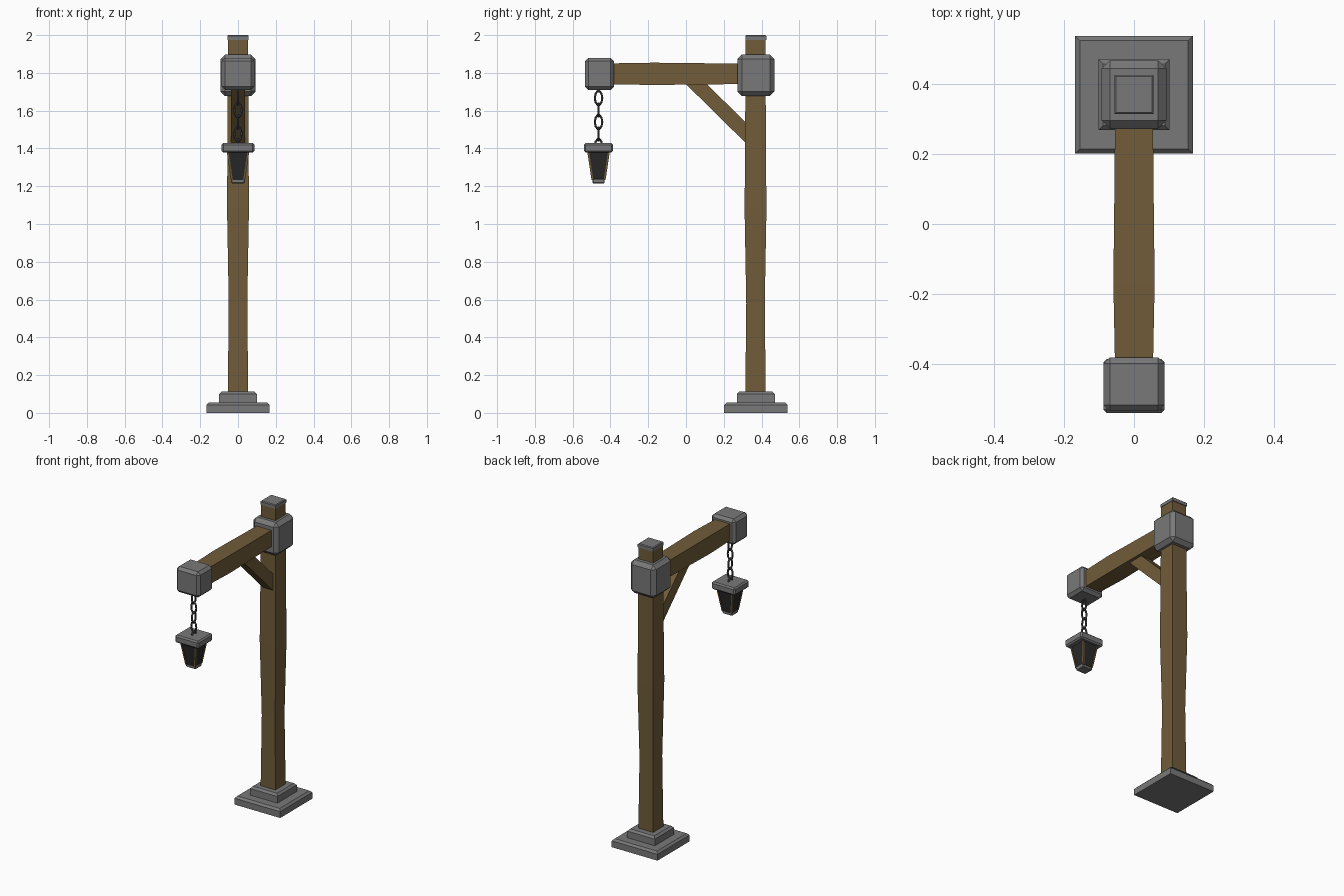
import bpy, bmesh
from math import pi, cos, sin
from mathutils import Vector

if "Cube" in bpy.data.objects:
    bpy.data.objects.remove(bpy.data.objects["Cube"])

PY, LY = 0.37, -0.461   # y of the post and of the lantern


def material(name, rgb):
    m = bpy.data.materials.new(name)
    m.diffuse_color = (*rgb, 1)
    m.use_nodes = True
    m.node_tree.nodes["Principled BSDF"].inputs["Base Color"].default_value = m.diffuse_color
    return m


WOOD = material("wood", (0.165, 0.107, 0.041))
STONE = material("grey_metal", (0.19, 0.19, 0.19))
IRON = material("dark_iron", (0.06, 0.06, 0.06))
GLASS = material("dark_glass", (0.022, 0.022, 0.022))


def finish(bm, name, mat):
    bmesh.ops.recalc_face_normals(bm, faces=bm.faces)
    me = bpy.data.meshes.new(name)
    bm.to_mesh(me)
    bm.free()
    me.materials.append(mat)
    ob = bpy.data.objects.new(name, me)
    bpy.context.collection.objects.link(ob)
    return ob


def loft(name, rings, mat):
    """Skin a list of equal-length point rings and close both ends."""
    bm = bmesh.new()
    vs = [[bm.verts.new(p) for p in r] for r in rings]
    n = len(vs[0])
    for a, b in zip(vs, vs[1:]):
        for i in range(n):
            j = (i + 1) % n
            bm.faces.new((a[i], a[j], b[j], b[i]))
    bm.faces.new(vs[0][::-1])
    bm.faces.new(vs[-1])
    return finish(bm, name, mat)


def rect(x, y, z, hx, hy):
    return [(x + sx * hx, y + sy * hy, z) for sx, sy in ((-1, -1), (1, -1), (1, 1), (-1, 1))]


def block(name, y, z0, z1, hx, hy, bevel, mat=STONE, top_only=False):
    bm = bmesh.new()
    bmesh.ops.create_cube(bm, size=1)
    for v in bm.verts:
        v.co = Vector((v.co.x * 2 * hx, y + v.co.y * 2 * hy, (z0 + z1) / 2 + v.co.z * (z1 - z0)))
    if bevel:
        edges = [e for e in bm.edges if not top_only or all(v.co.z > z1 - 1e-4 for v in e.verts)]
        bmesh.ops.bevel(bm, geom=edges, offset=bevel, segments=1, affect='EDGES')
    return finish(bm, name, mat)


# Stepped foot
block("foot_lower", PY, 0, 0.055, 0.168, 0.168, 0.013, top_only=True)
block("foot_upper", PY, 0.055, 0.112, 0.101, 0.101, 0.013, top_only=True)

# Hewn post, slightly uneven along its height
loft("post", [rect(x, PY - 0.002, z, hx, hy) for z, x, hx, hy in (
    (0.1, 0, 0.054, 0.054), (0.58, 0, 0.049, 0.049), (1.08, 0, 0.058, 0.058),
    (1.4, 0, 0.056, 0.055), (1.98, 0, 0.053, 0.053))], WOOD)
block("post_cap", PY, 1.975, 2.0, 0.056, 0.056, 0.005, top_only=True)

# Collar on the post and block on the beam end
block("post_collar", PY, 1.677, 1.897, 0.093, 0.098, 0.024)
block("beam_end_block", -0.458, 1.71, 1.88, 0.087, 0.077, 0.018)

# Horizontal beam
loft("beam", [[(sx * hx, y, 1.795 + sz * hz) for sx, sz in ((-1, -1), (1, -1), (1, 1), (-1, 1))]
              for y, hx, hz in ((-0.42, 0.054, 0.055), (-0.17, 0.059, 0.059),
                                (0.1, 0.056, 0.056), (0.33, 0.054, 0.054))], WOOD)

# Diagonal brace
loft("brace", [[(x, y, z) for y, z in ((-0.02, 1.76), (0.09, 1.76), (0.33, 1.525), (0.33, 1.415))]
               for x in (-0.036, 0.036)], WOOD)


# Chain of oval links, turned a quarter each time
def link(name, z, across):
    bm = bmesh.new()
    n, m, r = 10, 5, 0.0065
    vs = []
    for i in range(n):
        a = 2 * pi * i / n
        ring = []
        for j in range(m):
            b = 2 * pi * j / m
            u = cos(a) * (0.019 + r * cos(b))
            w = sin(a) * (0.037 + r * cos(b))
            t = r * sin(b)
            ring.append(bm.verts.new((t, LY - 0.002 + u, z + w) if across else (u, LY - 0.002 + t, z + w)))
        vs.append(ring)
    for i in range(n):
        for j in range(m):
            a, b = vs[i], vs[(i + 1) % n]
            k = (j + 1) % m
            bm.faces.new((a[j], a[k], b[k], b[j]))
    return finish(bm, name, IRON)


for i in range(5):
    link(f"chain_link_{i + 1}", 1.667 - 0.0635 * i, i % 2 == 0)

# Lantern: roof, tapered glass, wooden corner bars, bottom cap
block("lantern_roof", LY - 0.002, 1.378, 1.428, 0.087, 0.077, 0.009)
loft("lantern_glass", [rect(0, LY - 0.002, 1.232, 0.034, 0.034), rect(0, LY - 0.002, 1.385, 0.056, 0.056)], GLASS)
for i, (sx, sy) in enumerate(((-1, -1), (1, -1), (1, 1), (-1, 1))):
    loft(f"lantern_corner_bar_{i + 1}",
         [rect(sx * d, LY - 0.002 + sy * d, z, 0.005, 0.005) for z, d in ((1.232, 0.032), (1.385, 0.055))], WOOD)
block("lantern_base", LY - 0.002, 1.215, 1.24, 0.036, 0.032, 0.004)
